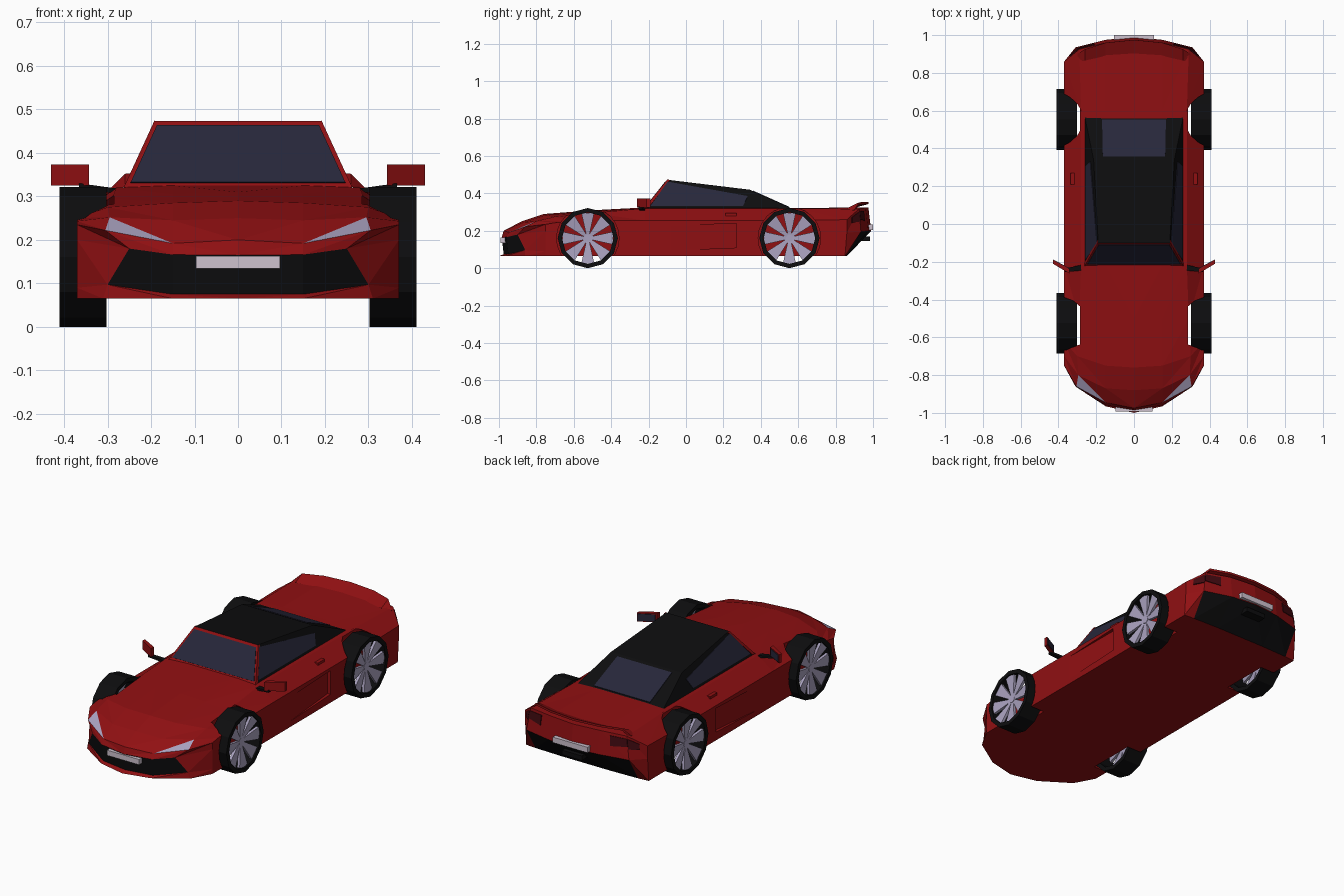
import bpy, bmesh, math
from mathutils import Vector

if "Cube" in bpy.data.objects:
    bpy.data.objects.remove(bpy.data.objects["Cube"])


def material(name, rgb):
    m = bpy.data.materials.new(name)
    m.diffuse_color = (*rgb, 1)
    m.use_nodes = True
    m.node_tree.nodes["Principled BSDF"].inputs["Base Color"].default_value = m.diffuse_color
    return m


RED = material("red paint", (0.28, 0.005, 0.006))
BLACK = material("black trim", (0.004, 0.004, 0.0045))
GLASS = material("dark glass", (0.020, 0.020, 0.042))
SILVER = material("silver", (0.40, 0.36, 0.52))
WHITE = material("plate white", (0.62, 0.54, 0.62))
TAIL = material("tail lamp red", (0.05, 0.003, 0.005))


def make(name, verts, faces, mats, idx=None):
    me = bpy.data.meshes.new(name)
    me.from_pydata([tuple(v) for v in verts], [], faces)
    for m in mats:
        me.materials.append(m)
    if idx:
        for p, i in zip(me.polygons, idx):
            p.material_index = i
    bm = bmesh.new()
    bm.from_mesh(me)
    bmesh.ops.recalc_face_normals(bm, faces=bm.faces)
    bm.to_mesh(me)
    bm.free()
    ob = bpy.data.objects.new(name, me)
    bpy.context.collection.objects.link(ob)
    return ob


def prism(name, pts, vec, mat):
    """Polygon swept along a vector."""
    n = len(pts)
    vec = Vector(vec)
    v = [Vector(p) for p in pts] + [Vector(p) + vec for p in pts]
    f = [list(range(n)), list(range(n, 2 * n))]
    f += [[i, (i + 1) % n, n + (i + 1) % n, n + i] for i in range(n)]
    return make(name, v, f, [mat])


def plate(name, pts, mat, t=0.004):
    """Thin panel straddling a surface."""
    p = [Vector(q) for q in pts]
    n = (p[1] - p[0]).cross(p[2] - p[0]).normalized() * t
    return prism(name, [q - n for q in p], n * 2, mat)


def box(name, lo, hi, mat):
    (a, b, c), (d, e, f) = lo, hi
    return prism(name, [(a, b, c), (d, b, c), (d, e, c), (a, e, c)], (0, 0, f - c), mat)


def flip(pts, s):
    return [(x * s, y, z) for x, y, z in pts]


# Body: rows run from the front lip over the car to the rear lower edge.
# Each row: x of third column, y of the four columns, z of the four columns
ROWS = [
    (0.31, (-1.0, -.965, -.86, -.75), (.065, .065, .065, .065)),
    (0.30, (-.975, -.95, -.86, -.75), (.075, .075, .097, .09)),
    (0.25, (-.985, -.96, -.90, -.75), (.165, .166, .18, .20)),
    (0.305, (-.975, -.945, -.86, -.75), (.20, .192, .222, .235)),
    (0.295, (-.88, -.87, -.80, -.70), (.25, .245, .252, .243)),
    (0.30, (-.76, -.75, -.70, -.62), (.29, .285, .275, .25)),
    (0.29, (-.50, -.50, -.50, -.50), (.31, .305, .295, .255)),
    (0.28, (-.22, -.22, -.22, -.22), (.325, .325, .32, .255)),
    (0.28, (.60, .60, .60, .60), (.322, .322, .32, .255)),
    (0.29, (.975, .96, .925, .86), (.325, .325, .317, .26)),
    (0.31, (.99, .975, .935, .86), (.20, .20, .195, .19)),
    (0.31, (.86, .86, .855, .85), (.065, .065, .065, .065)),
]


def point(r, c):
    x2, ys, zs = ROWS[r]
    k = abs(c)
    return Vector((math.copysign((0, .15, x2, .37)[k], c), ys[k], zs[k]))


verts = [point(r, c) for r in range(12) for c in range(-3, 4)]
vid = lambda r, c: r * 7 + c + 3
faces, idx = [], []
for r in range(11):
    for s in (1, -1):
        for k in range(3):
            a, b = vid(r, s * k), vid(r, s * (k + 1))
            c, d = vid(r + 1, s * (k + 1)), vid(r + 1, s * k)
            black = 1 if r in (1, 10) and k < 2 else 0
            lamp = 2 if r == 3 and k == 1 else black
            faces += [[a, b, c], [a, c, d]]
            idx += [lamp, black]
for c in range(-3, 3):
    faces.append([vid(0, c), vid(0, c + 1), vid(11, c + 1), vid(11, c)])
    idx.append(0)
for c in (-3, 3):
    faces.append([vid(r, c) for r in range(12)])
    idx.append(0)
body = make("body", verts, faces, [RED, BLACK, SILVER], idx)

# Wheels, with wheel wells and door scoops cut from the body
R = 0.161


def circle(r, x, y, n=12):
    return [(x, y + r * math.sin(2 * math.pi * i / n), R - r * math.cos(2 * math.pi * i / n))
            for i in range(n)]


cutters = []
for s in (1, -1):
    for y, end in ((-0.525, "front"), (0.553, "rear")):
        cutters.append(prism("wheel_well_cutter", circle(0.167, s * 0.285, y, 24), (s * 0.2, 0, 0), RED))
        rings = [(.138, .302), (R, .302), (R, .41), (.138, .41)]
        v = [p for r, x in rings for p in circle(r, s * x, y)]
        f = [[j * 12 + i, j * 12 + (i + 1) % 12, (j + 1) % 4 * 12 + (i + 1) % 12, (j + 1) % 4 * 12 + i]
             for j in range(4) for i in range(12)]
        make(end + "_tyre", v, f, [BLACK])
        # Eight wedge spokes, slightly dished
        v, f = [], []
        for k in range(8):
            a = k * math.pi / 4
            base = len(v)
            for dx in (0, -0.015):
                for r, da, x in ((.012, -.6, .385), (.14, -.25, .402), (.14, .25, .402), (.012, .6, .385)):
                    v.append((s * (x + dx), y + r * math.sin(a + da), R + r * math.cos(a + da)))
            f += [[base + i for i in q] for q in
                  ((0, 1, 2, 3), (4, 5, 6, 7), (0, 1, 5, 4), (1, 2, 6, 5), (2, 3, 7, 6), (3, 0, 4, 7))]
        make(end + "_wheel_spokes", v, f, [SILVER])
        prism(end + "_wheel_hub", circle(.02, s * 0.37, y, 8), (s * 0.018, 0, 0), SILVER)
    cutters.append(prism("door_scoop_cutter", flip(
        [(.371, -.1, .095), (.352, .27, .11), (.42, .27, .11), (.42, -.1, .095)], s), (0, 0, .13), RED))
for c in cutters:
    c.hide_render = True
    c.hide_viewport = True
    m = body.modifiers.new("cut", 'BOOLEAN')
    m.operation = 'DIFFERENCE'
    m.solver = 'EXACT'
    m.object = c

# Cabin: red windscreen frame, black soft top
side_x = lambda z: 0.262 - 0.46 * (z - 0.315)
corners = [(-.225, .315), (-.10, .473), (.34, .42), (.575, .315)]
v = [(s * side_x(z), y, z) for s in (-1, 1) for y, z in corners]
make("cabin", v, [[0, 1, 5, 4], [1, 2, 6, 5], [2, 3, 7, 6], [0, 1, 2, 3], [4, 5, 6, 7], [3, 0, 4, 7]],
     [RED, BLACK], [0, 1, 1, 1, 1, 1])


def slope(a, b, t, inset):
    """Point on the cabin's centre profile, moved in from the side."""
    y, z = (a[i] + (b[i] - a[i]) * t for i in (0, 1))
    return side_x(z) - inset, y, z


for nm, a, b, t0, t1, i0, i1 in (("windscreen", corners[0], corners[1], .1, .93, .008, .008),
                                 ("rear_window", corners[3], corners[2], .1, .93, .088, .052)):
    p, q = slope(a, b, t0, i0), slope(a, b, t1, i1)
    plate(nm, [(-p[0], *p[1:]), p, q, (-q[0], *q[1:])], GLASS, 0.003)

for s in (1, -1):
    plate("side_window", flip([(side_x(z), y, z) for y, z in
          ((-.19, .332), (-.098, .462), (.33, .385), (.305, .332))], s), GLASS, 0.003)
    plate("windscreen_pillar", flip([(side_x(z), y, z) for y, z in
          ((-.225, .318), (-.10, .473), (-.085, .471), (-.20, .325))], s), RED, 0.003)
    # Mirrors and door handles
    prism("mirror", flip([(.342, -.262, .325), (.43, -.21, .325), (.43, -.19, .325), (.342, -.238, .325)], s),
          (0, 0, .048), RED)
    prism("mirror_glass", flip([(.348, -.235, .33), (.425, -.193, .33), (.425, -.189, .33), (.348, -.231, .33)], s),
          (0, 0, .038), GLASS)
    prism("mirror_arm", flip([(.27, -.245, .305), (.365, -.255, .318), (.365, -.235, .318), (.27, -.215, .305)], s),
          (0, 0, .012), BLACK)
    prism("door_handle", flip([(.30, .21, .28), (.335, .21, .28), (.335, .27, .28), (.30, .27, .28)], s),
          (0, 0, .014), RED)
    # Tail lamps wrap the rear corners
    for k, u0, u1 in ((1, .4, 1.0), (2, 0, .6)):
        p = []
        for u, w in ((u0, .12), (u1, .12), (u1, .45), (u0, .55)):
            top = point(9, s * k).lerp(point(9, s * (k + 1)), u)
            low = point(10, s * k).lerp(point(10, s * (k + 1)), u)
            p.append(top.lerp(low, w))
        plate("tail_lamp", p, TAIL)

# Rear spoiler lip: front edge, raised rear top, rear underside
lip = [(0, .90, .975, .355), (.15, .89, .96, .355), (.26, .865, .925, .352), (.30, .85, .90, .312)]
cols = [(-x, a, b, z) for x, a, b, z in lip[:0:-1]] + lip
v = [p for x, a, b, z in cols for p in ((x, a, min(.323, z - .01)), (x, b, z), (x, b, z - .012))]
f = [[3 * i + j, 3 * i + (j + 1) % 3, 3 * i + 3 + (j + 1) % 3, 3 * i + 3 + j] for i in range(6) for j in range(3)]
make("spoiler", v, f + [[0, 1, 2], [18, 19, 20]], [RED])

# Number plates and exhaust
box("front_plate", (-.097, -.992, .134), (.097, -.965, .163), WHITE)
box("rear_plate", (-.105, .975, .205), (.105, 1.0, .235), WHITE)
box("exhaust", (-.06, .90, .145), (.06, .985, .17), BLACK)
